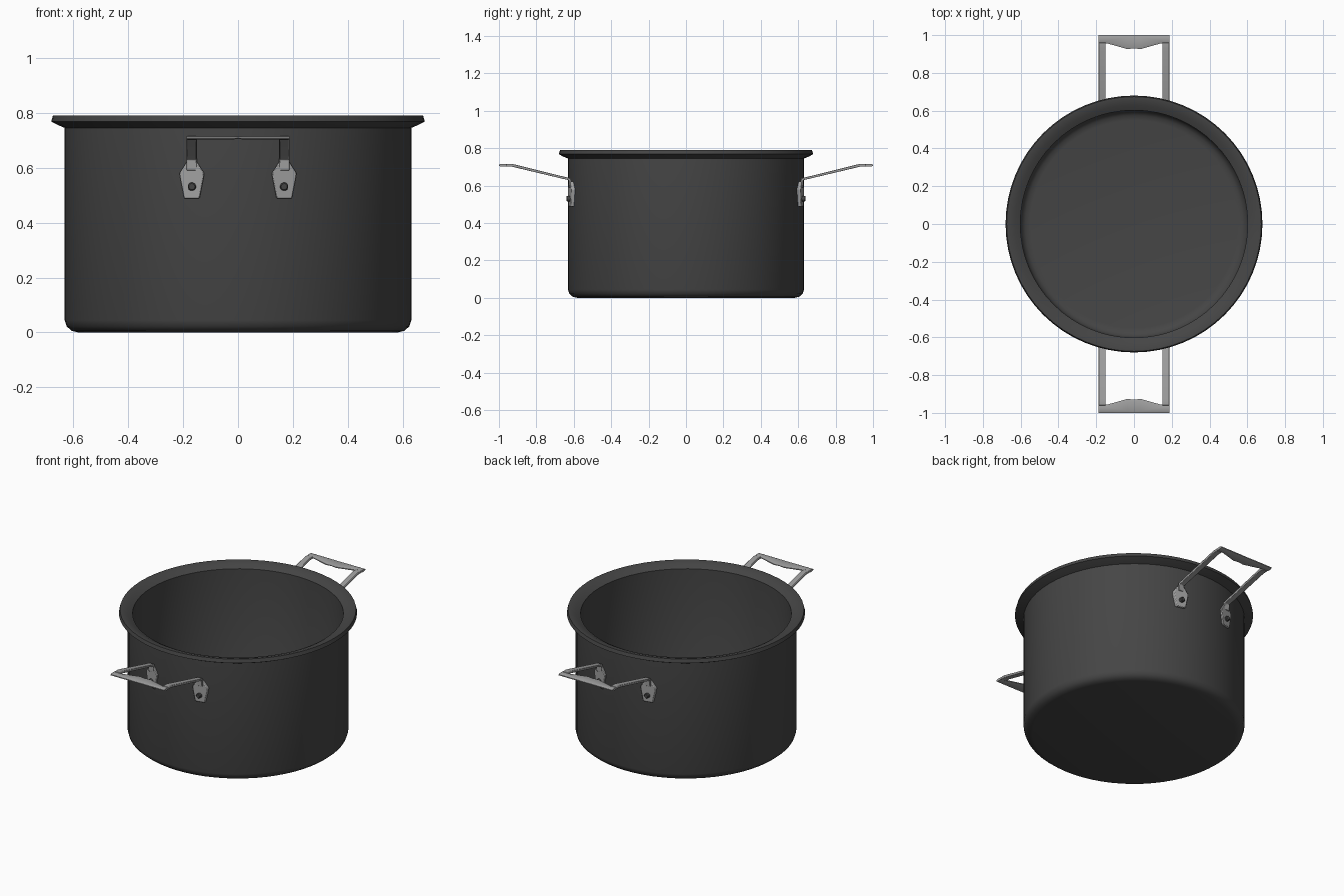
import bpy, bmesh, math
from mathutils import Vector

if "Cube" in bpy.data.objects:
    bpy.data.objects.remove(bpy.data.objects["Cube"])


def material(name, v):
    m = bpy.data.materials.new(name)
    m.diffuse_color = (v, v, v, 1)
    m.use_nodes = True
    m.node_tree.nodes["Principled BSDF"].inputs["Base Color"].default_value = m.diffuse_color
    return m


DARK = material("dark_anodised", 0.06)
STEEL = material("steel", 0.35)


def loft(bm, sections, cap_end=True):
    """Skin a list of closed cross-sections and cap the ends."""
    rings = [[bm.verts.new(p) for p in s] for s in sections]
    n = len(rings[0])
    for a, b in zip(rings, rings[1:]):
        for i in range(n):
            bm.faces.new((a[i], a[(i + 1) % n], b[(i + 1) % n], b[i]))
    bm.faces.new(rings[0])
    if cap_end:
        bm.faces.new(rings[-1])


def finish(bm, name, mat, angle=35, mirror=True, bevel=0):
    bmesh.ops.recalc_face_normals(bm, faces=bm.faces)
    me = bpy.data.meshes.new(name)
    bm.to_mesh(me)
    bm.free()
    ob = bpy.data.objects.new(name, me)
    bpy.context.collection.objects.link(ob)
    me.materials.append(mat)
    if bevel:
        b = ob.modifiers.new("bevel", 'BEVEL')
        b.width, b.segments = bevel, 2
    if mirror:
        m = ob.modifiers.new("mirror", 'MIRROR')
        m.use_axis = (True, True, False)
    bpy.ops.object.select_all(action='DESELECT')
    ob.select_set(True)
    bpy.context.view_layer.objects.active = ob
    bpy.ops.object.shade_smooth_by_angle(angle=math.radians(angle))
    return ob


# pot body: revolved wall with flared rim, from outer base to inner floor
profile = [(0.58, 0), (0.605, 0.006), (0.624, 0.022), (0.631, 0.045), (0.631, 0.745),
           (0.655, 0.755), (0.68, 0.768), (0.674, 0.79), (0.662, 0.79), (0.63, 0.78),
           (0.602, 0.765), (0.602, 0.07), (0.594, 0.045), (0.575, 0.03), (0.55, 0.025)]
N = 64
bm = bmesh.new()
loft(bm, [[(r * math.cos(2 * math.pi * i / N), r * math.sin(2 * math.pi * i / N), z)
           for i in range(N)] for r, z in profile])
finish(bm, "pot_body", DARK, mirror=False)

# handle arm: flat strip rising from the mount and sloping out (mirrored x and y)
path = [(0.618, 0.59), (0.621, 0.634), (0.93, 0.709), (0.96, 0.709)]
bm = bmesh.new()
sections = []
for i, p in enumerate(path):
    p = Vector(p)
    d0 = (p - Vector(path[max(i - 1, 0)]))
    d1 = (Vector(path[min(i + 1, len(path) - 1)]) - p)
    d = (d0.normalized() + d1.normalized()).normalized()
    o = Vector((-d.y, d.x)) * 0.0075
    a, b = p + o, p - o
    sections.append([(0.15, a.x, a.y), (0.187, a.x, a.y), (0.187, b.x, b.y), (0.15, b.x, b.y)])
loft(bm, sections)
finish(bm, "handle_arm", STEEL, bevel=0.003)

# handle grip: crossbar widening to a pinched centre crease
bm = bmesh.new()
grip = [(0.187, 0.955, 0.007), (0.145, 0.957, 0.007), (0.035, 0.926, 0.007), (0, 0.93, 0.0045)]
sections = []
for x, yi, h in grip:
    z = 0.709
    sections.append([(x, yi, z - h * 0.4), (x, yi, z + h * 0.4), (x, yi + 0.012, z + h),
                     (x, 0.99, z + h), (x, 1.0, z + h * 0.4), (x, 1.0, z - h * 0.4),
                     (x, 0.99, z - h), (x, yi + 0.012, z - h)])
loft(bm, sections, cap_end=False)
finish(bm, "handle_grip", STEEL, angle=50)

# mounting plate: hexagonal tab following the curve of the wall
outline = [(-0.018, 0.622), (0.018, 0.622), (0.045, 0.58), (0.042, 0.56),
           (0.028, 0.488), (-0.028, 0.488), (-0.042, 0.56), (-0.045, 0.58)]
bm = bmesh.new()
loft(bm, [[(0.168 + x, y - 0.22 * x, z) for x, z in outline] for y in (0.595, 0.622)])
finish(bm, "mounting_plate", STEEL, bevel=0.004)

# rivet: short dark stud through each plate
bm = bmesh.new()
loft(bm, [[(0.168 + r * math.cos(math.pi * i / 8), y, 0.531 + r * math.sin(math.pi * i / 8))
           for i in range(16)] for r, y in ((0.015, 0.59), (0.015, 0.635), (0.011, 0.639))])
finish(bm, "rivet", DARK)
